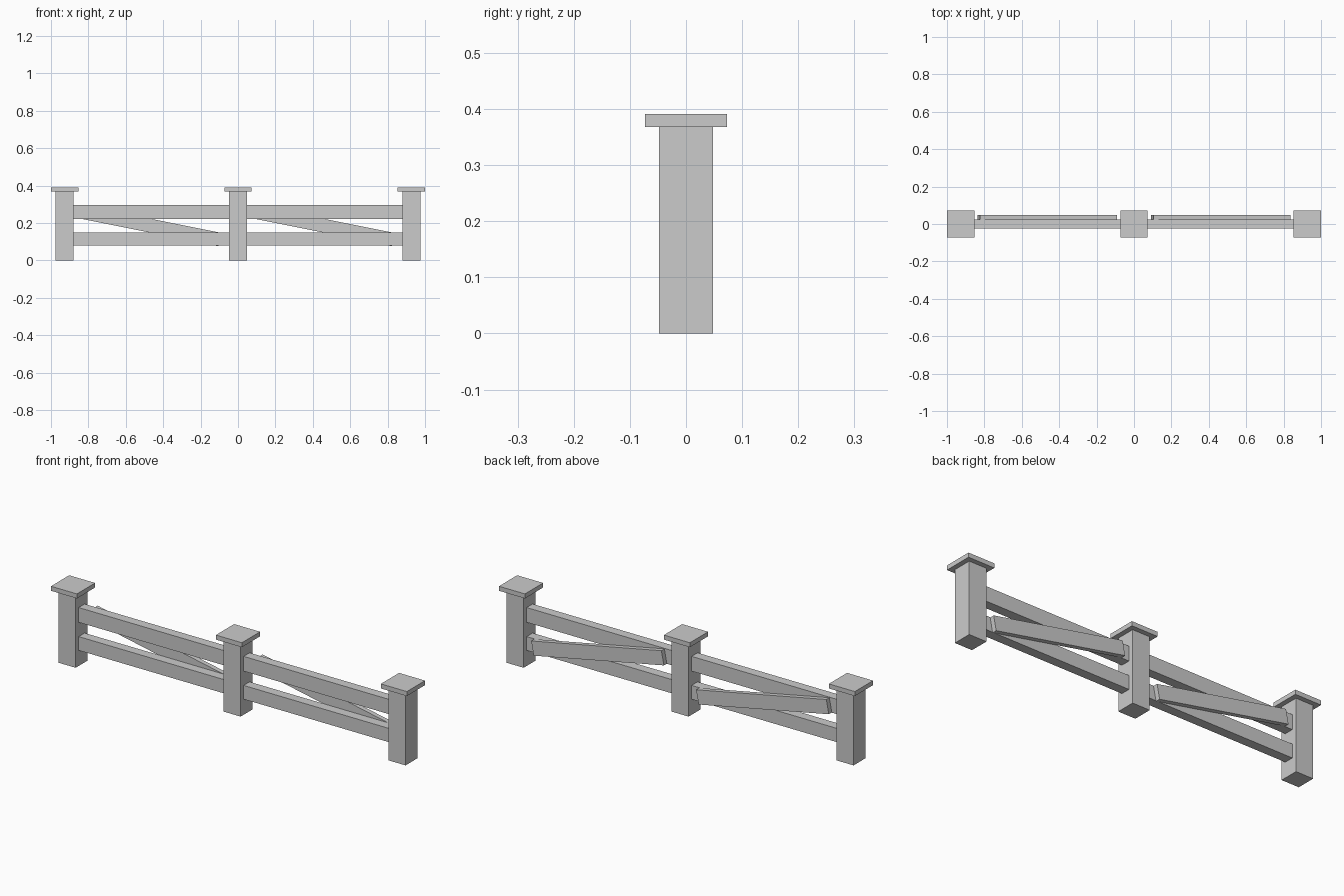
import bpy
import math

if "Cube" in bpy.data.objects:
    bpy.data.objects.remove(bpy.data.objects["Cube"])


def box(name, center, size, tilt=0.0):
    bpy.ops.mesh.primitive_cube_add(size=1, location=center, rotation=(0, tilt, 0))
    ob = bpy.context.object
    ob.name = name
    ob.scale = size
    bpy.ops.object.transform_apply(location=False, rotation=False, scale=True)
    return ob


POST_X = 0.927   # spacing between posts
POST_W = 0.097
POST_H = 0.368

# Posts with flat square caps
for i in (-1, 0, 1):
    box("post", (i * POST_X, 0, POST_H / 2), (POST_W, POST_W, POST_H))
    box("post_cap", (i * POST_X, 0, POST_H + 0.0115), (0.146, 0.146, 0.023))

# Each panel: two rails and a diagonal brace on the back
for side in (-1, 1):
    x = side * POST_X / 2
    box("lower_rail", (x, 0, 0.114), (0.85, 0.048, 0.070))
    box("upper_rail", (x, 0, 0.259), (0.85, 0.048, 0.075))
    box("diagonal_brace", (x, 0.036, 0.185), (0.746, 0.024, 0.0725), math.atan(0.2))
